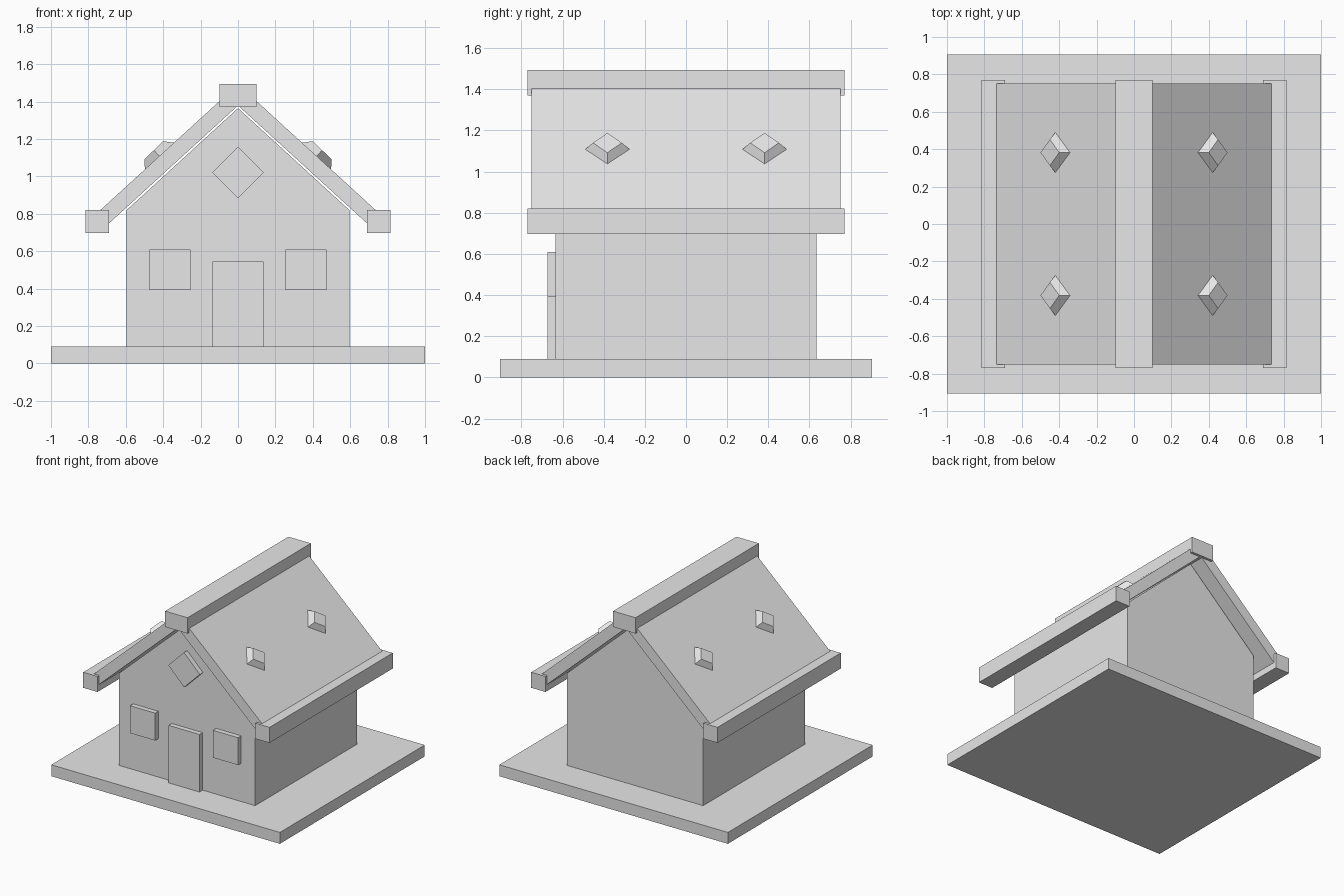
import bpy

cube = bpy.data.objects.get("Cube")
if cube:
    bpy.data.objects.remove(cube, do_unlink=True)

grey = bpy.data.materials.new("light_grey")
grey.use_nodes = True
colour = (0.8, 0.8, 0.8, 1)
grey.diffuse_color = colour
grey.node_tree.nodes["Principled BSDF"].inputs["Base Color"].default_value = colour


def loft(name, start, end):
    """Closed solid between two matching outlines of 3D points."""
    n = len(start)
    faces = [list(range(n))[::-1], list(range(n, 2 * n))]
    faces += [(i, (i + 1) % n, n + (i + 1) % n, n + i) for i in range(n)]
    mesh = bpy.data.meshes.new(name)
    mesh.from_pydata(start + end, [], faces)
    mesh.materials.append(grey)
    obj = bpy.data.objects.new(name, mesh)
    bpy.context.collection.objects.link(obj)
    # Make every face point outwards
    import bmesh
    bm = bmesh.new()
    bm.from_mesh(mesh)
    bmesh.ops.recalc_face_normals(bm, faces=bm.faces)
    bm.to_mesh(mesh)
    bm.free()
    return obj


def prism(name, profile, y0, y1):
    """Extrude an x-z profile along y."""
    return loft(name, [(x, y0, z) for x, z in profile], [(x, y1, z) for x, z in profile])


def box(name, x0, x1, z0, z1, y0, y1):
    return prism(name, [(x0, z0), (x1, z0), (x1, z1), (x0, z1)], y0, y1)


WALL, FRONT = 0.635, -0.674

# Base slab and gabled house body
box("base", -1, 1, 0, 0.09, -0.905, 0.905)
prism("walls", [(-0.595, 0.09), (0.595, 0.09), (0.595, 0.82), (0, 1.365), (-0.595, 0.82)], -WALL, WALL)

# Roof: folded slab capped by a ridge beam and two eave beams
right_half = [(0.705, 0.735), (0.76, 0.798)]
left_half = [(-x, z) for x, z in reversed(right_half)]
prism("roof", [(0, 1.379)] + right_half + [(0, 1.493)] + left_half, -0.75, 0.75)
box("ridge_beam", -0.098, 0.098, 1.37, 1.495, -0.77, 0.77)

# Door and diamond gable window
box("door", -0.135, 0.135, 0.09, 0.545, FRONT, -WALL)
r, zc = 0.138, 1.02
prism("gable_window", [(0, zc - r), (r, zc), (0, zc + r), (-r, zc)], FRONT, -WALL)


def diamond(side, x, y, z, rx, ry, rz):
    """Diamond outline lying on the roof slope."""
    return [(side * (x - rx), y, z + rz), (side * x, y + ry, z),
            (side * (x + rx), y, z - rz), (side * x, y - ry, z)]


# Mirrored parts
for side, label in ((1, "left"), (-1, "right")):
    box(label + "_eave_beam", side * 0.69, side * 0.815, 0.697, 0.82, -0.77, 0.77)
    box(label + "_window", side * 0.253, side * 0.473, 0.393, 0.61, FRONT, -WALL)
    for y, place in ((-0.382, "front"), (0.382, "back")):
        loft(f"{label}_{place}_skylight",
             diamond(side, 0.42, y, 1.108, 0.078, 0.108, 0.072),
             diamond(side, 0.45, y, 1.14, 0.05, 0.07, 0.048))
